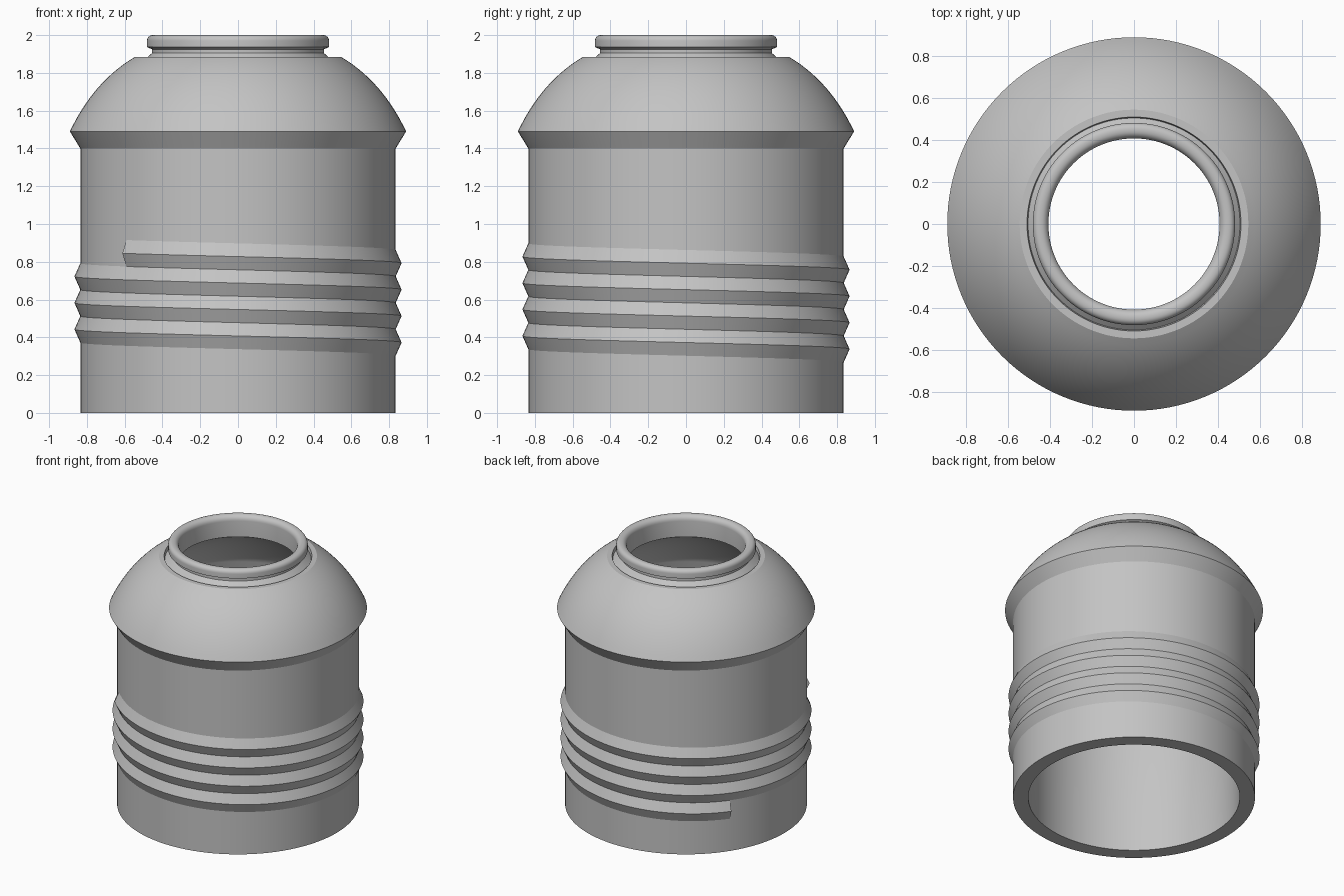
import bpy, bmesh, math

if "Cube" in bpy.data.objects:
    bpy.data.objects.remove(bpy.data.objects["Cube"])

SEG = 128          # sides of every round part
PITCH = 0.14       # height of one thread turn

grey = bpy.data.materials.new("plain grey")
grey.diffuse_color = (0.55, 0.55, 0.55, 1)
grey.use_nodes = True
grey.node_tree.nodes["Principled BSDF"].inputs["Base Color"].default_value = grey.diffuse_color


def finish(bm, name):
    """Turn a bmesh into a smooth object with sharp creases."""
    bmesh.ops.remove_doubles(bm, verts=bm.verts, dist=0.0005)
    bmesh.ops.recalc_face_normals(bm, faces=bm.faces)
    mesh = bpy.data.meshes.new(name)
    bm.to_mesh(mesh)
    bm.free()
    mesh.materials.append(grey)
    obj = bpy.data.objects.new(name, mesh)
    bpy.context.collection.objects.link(obj)
    bpy.ops.object.select_all(action='DESELECT')
    obj.select_set(True)
    bpy.context.view_layer.objects.active = obj
    bpy.ops.object.shade_smooth_by_angle(angle=math.radians(30))
    return obj


def arc(cx, cz, rx, rz, a0, a1, n):
    """Points on an ellipse arc, angles in degrees."""
    angles = [math.radians(a0 + (a1 - a0) * i / n) for i in range(n + 1)]
    return [(cx + rx * math.cos(a), cz + rz * math.sin(a)) for a in angles]


def curve(p0, p1, p2, n):
    """Quadratic curve between two profile points."""
    ts = [i / n for i in range(n + 1)]
    return [tuple((1 - t) ** 2 * a + 2 * t * (1 - t) * b + t * t * c
                  for a, b, c in zip(p0, p1, p2)) for t in ts]


def lathe(profile, name):
    """Spin a closed (radius, height) profile around z."""
    bm = bmesh.new()
    rings = [[bm.verts.new((r * math.cos(2 * math.pi * i / SEG),
                            r * math.sin(2 * math.pi * i / SEG), z))
              for r, z in profile] for i in range(SEG)]
    n = len(profile)
    for i in range(SEG):
        a, b = rings[i], rings[(i + 1) % SEG]
        for j in range(n):
            k = (j + 1) % n
            bm.faces.new((a[j], b[j], b[k], a[k]))
    return finish(bm, name)


# Hollow shell: wall, flared rim, dome, groove, rolled neck, then the inside
shell = [(0.73, 0), (0.835, 0), (0.835, 1.40)]
shell += curve((0.89, 1.49), (0.765, 1.755), (0.545, 1.885), 14)
shell += [(0.51, 1.885), (0.505, 1.86), (0.455, 1.905), (0.455, 1.925), (0.482, 1.937)]
shell += arc(0.452, 1.97, 0.03, 0.03, 0, 90, 6)
shell += arc(0.445, 1.96, 0.037, 0.04, 90, 180, 6)
shell += curve((0.408, 1.84), (0.60, 1.745), (0.73, 1.50), 12)
lathe(shell, "bottle_shell")

# Helical thread: ridge descending around the wall, open ends capped
START, TURNS, TOP = 225, 3.78, 0.845
ridge = [(0.835, 0.07), (0.866, 0), (0.835, -0.07)]
bm = bmesh.new()
steps = round(TURNS * SEG)
rows = []
for i in range(steps + 1):
    a = math.radians(START) + 2 * math.pi * i / SEG
    z = TOP - PITCH * i / SEG
    rows.append([bm.verts.new((r * math.cos(a), r * math.sin(a), z + dz))
                 for r, dz in ridge])
for a, b in zip(rows, rows[1:]):
    for j in range(2):
        bm.faces.new((a[j], a[j + 1], b[j + 1], b[j]))
bm.faces.new(rows[0])
bm.faces.new(rows[-1][::-1])
finish(bm, "thread")
